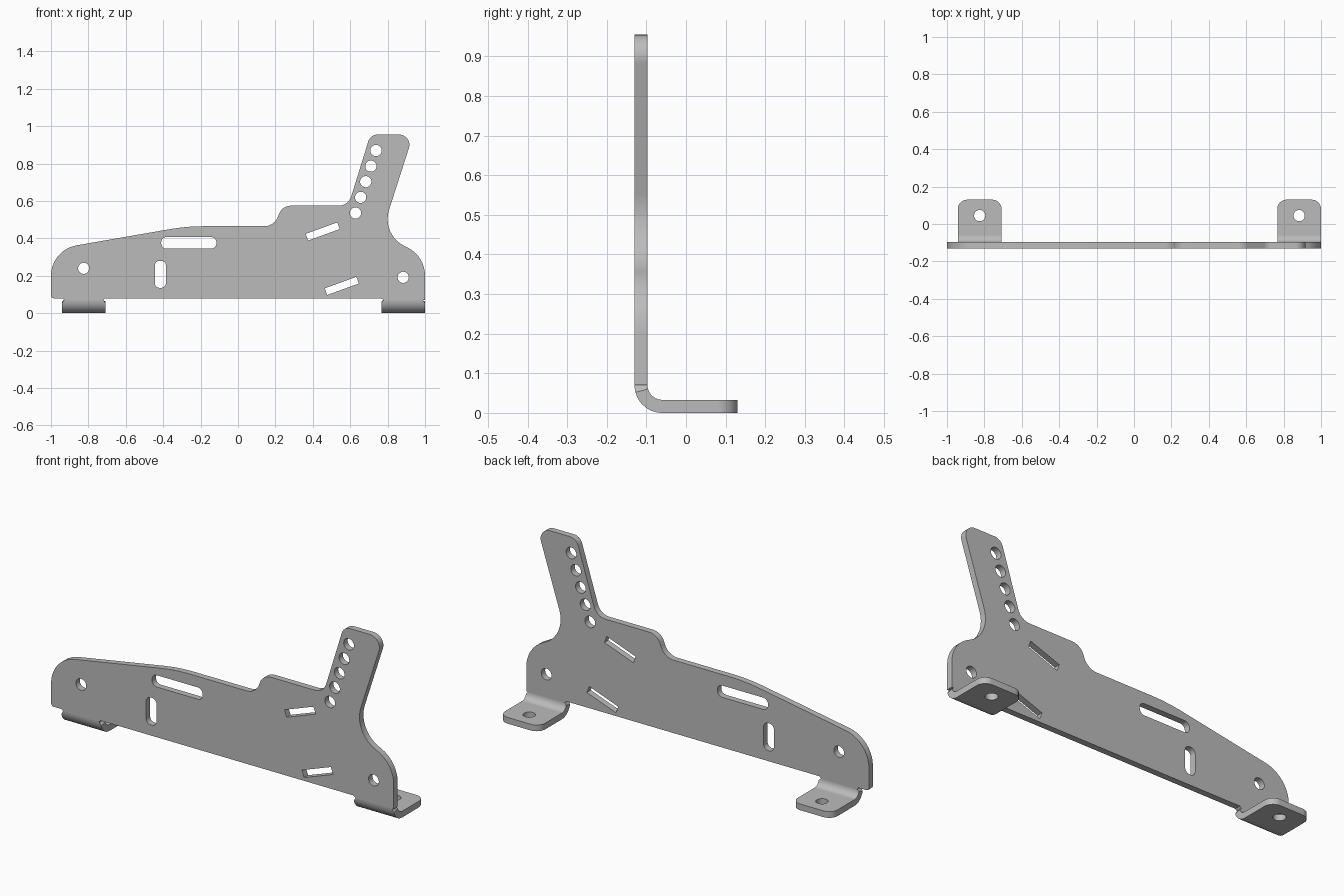
import bpy
import bmesh
import math
from mathutils import Vector

cube = bpy.data.objects.get("Cube")
if cube:
    bpy.data.objects.remove(cube)

FRONT, BACK, T = -0.13, -0.097, 0.033
BEND = 0.07          # outer bend radius

steel = bpy.data.materials.new("grey steel")
steel.use_nodes = True
colour = (0.5, 0.5, 0.5, 1)
steel.diffuse_color = colour
steel.node_tree.nodes["Principled BSDF"].inputs["Base Color"].default_value = colour
parts = []


def finish(name, bm):
    bmesh.ops.recalc_face_normals(bm, faces=bm.faces)
    mesh = bpy.data.meshes.new(name)
    bm.to_mesh(mesh)
    bm.free()
    mesh.materials.append(steel)
    obj = bpy.data.objects.new(name, mesh)
    bpy.context.collection.objects.link(obj)
    parts.append(obj)


def rounded(corners, step=8):
    """Fillet each (u, v, radius) corner of a closed outline."""
    pts = []
    for i, (u, v, r) in enumerate(corners):
        p = Vector((u, v))
        if r == 0:
            pts.append(p)
            continue
        a = (Vector(corners[i - 1][:2]) - p).normalized()
        b = (Vector(corners[(i + 1) % len(corners)][:2]) - p).normalized()
        half = a.angle(b) / 2
        centre = p + (a + b).normalized() * (r / math.sin(half))
        start = p + a * (r / math.tan(half)) - centre
        end = p + b * (r / math.tan(half)) - centre
        sweep = math.atan2(start.cross(end), start.dot(end))
        n = max(3, round(abs(math.degrees(sweep)) / step))
        for k in range(n + 1):
            t = sweep * k / n
            c, s = math.cos(t), math.sin(t)
            pts.append(centre + Vector((start.x * c - start.y * s,
                                        start.x * s + start.y * c)))
    return pts


def circle(u, v, r=0.03, n=32):
    return [Vector((u + r * math.cos(math.tau * k / n),
                    v + r * math.sin(math.tau * k / n))) for k in range(n)]


def slot(u, v, length, width, r=0.0, degrees=0):
    a, b = length / 2, width / 2
    c, s = math.cos(math.radians(degrees)), math.sin(math.radians(degrees))
    box = [(-a, -b), (a, -b), (a, b), (-a, b)]
    return rounded([(u + x * c - y * s, v + x * s + y * c, r) for x, y in box])


def sheet(name, loops, place, thickness):
    """Fill an outline with holes and give it thickness."""
    bm = bmesh.new()
    for loop in loops:
        vs = [bm.verts.new(place(p.x, p.y)) for p in loop]
        for i, v in enumerate(vs):
            bm.edges.new((vs[i - 1], v))
    bmesh.ops.triangle_fill(bm, edges=bm.edges[:], use_beauty=True,
                            normal=thickness.normalized())
    ext = bmesh.ops.extrude_face_region(bm, geom=bm.faces[:], use_keep_orig=True)
    moved = [g for g in ext["geom"] if isinstance(g, bmesh.types.BMVert)]
    bmesh.ops.translate(bm, verts=moved, vec=thickness)
    finish(name, bm)


# Upright plate: outline clockwise from the lower corner
outline = rounded([
    (-1, 0.08, 0.015), (-1, 0.339, 0.165), (-0.275, 0.465, 1.0),
    (0.195, 0.465, 0.078), (0.235, 0.575, 0.07), (0.59, 0.575, 0.07),
    (0.708, 0.955, 0.05), (0.937, 0.955, 0.055), (0.765, 0.42, 0.16),
    (1, 0.306, 0.168), (1, BEND, 0), (0.777, BEND, 0), (0.765, 0.08, 0),
    (-0.71, 0.08, 0), (-0.722, BEND, 0), (-0.928, BEND, 0), (-0.94, 0.08, 0),
])
holes = [circle(-0.825, 0.24), circle(0.883, 0.192)]
holes += [circle(0.628 + 0.0275 * i, 0.536 + 0.0835 * i) for i in range(5)]
holes += [slot(-0.263, 0.376, 0.295, 0.062, 0.028),
          slot(-0.415, 0.208, 0.06, 0.145, 0.027),
          slot(0.453, 0.437, 0.18, 0.038, degrees=20),
          slot(0.555, 0.146, 0.18, 0.038, degrees=20)]
sheet("upright_plate", [outline] + holes,
      lambda u, v: (u, FRONT, v), Vector((0, T, 0)))


# Foot tabs: a curved bend and a flat drilled tab
def foot(side, x, w=0.117, n=12):
    y0 = FRONT + BEND
    tab = rounded([(x - w, y0, 0), (x + w, y0, 0),
                   (x + w, 0.13, 0.05), (x - w, 0.13, 0.05)])
    sheet("foot_tab_" + side, [tab, circle(x, 0.045)],
          lambda u, v: (u, v, 0), Vector((0, 0, T)))
    bm = bmesh.new()
    rings = []
    for k in range(n + 1):
        t = math.pi / 2 * k / n
        half = w - 0.011 * max(0, 1 - k / 2)   # bend relief
        rings.append([bm.verts.new((x + sx * half, y0 - r * math.cos(t),
                                    BEND - r * math.sin(t)))
                      for sx, r in ((-1, BEND), (1, BEND),
                                    (1, BEND - T), (-1, BEND - T))])
    for a, b in zip(rings, rings[1:]):
        for i in range(4):
            bm.faces.new((a[i - 1], a[i], b[i], b[i - 1]))
    finish("foot_bend_" + side, bm)


foot("right", -0.825)
foot("left", 0.883)

# Smooth the rounded edges, keep the cut edges sharp
bpy.ops.object.select_all(action="DESELECT")
for obj in parts:
    obj.select_set(True)
bpy.context.view_layer.objects.active = parts[0]
bpy.ops.object.shade_smooth_by_angle(angle=math.radians(30))
